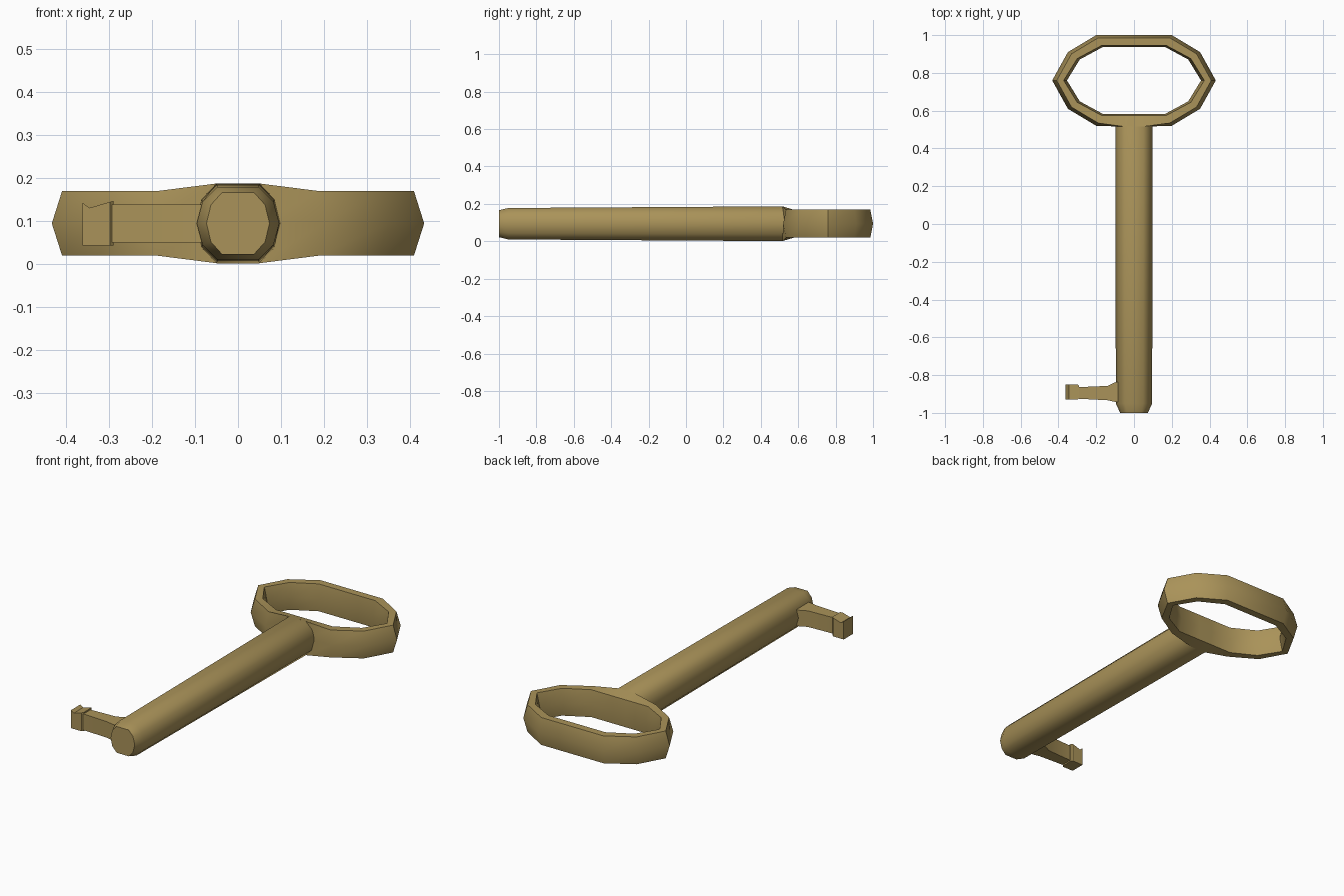
import bpy, bmesh, math

if "Cube" in bpy.data.objects:
    bpy.data.objects.remove(bpy.data.objects["Cube"])

brass = bpy.data.materials.new("aged brass")
brass.diffuse_color = (0.40, 0.29, 0.10, 1)
brass.use_nodes = True
brass.node_tree.nodes["Principled BSDF"].inputs["Base Color"].default_value = brass.diffuse_color
ZC = 0.094  # height of the key's centre line


def skin(name, loops, closed=False, angle=50):
    """Bridge matching loops of points; cap the ends unless closed."""
    bm = bmesh.new()
    rings = [[bm.verts.new(p) for p in loop] for loop in loops]
    n = len(rings[0])
    for i in range(len(rings) if closed else len(rings) - 1):
        a, b = rings[i], rings[(i + 1) % len(rings)]
        for j in range(n):
            k = (j + 1) % n
            bm.faces.new((a[j], a[k], b[k], b[j]))
    if not closed:
        bm.faces.new(rings[0])
        bm.faces.new(rings[-1])
    bmesh.ops.recalc_face_normals(bm, faces=bm.faces)
    me = bpy.data.meshes.new(name)
    bm.to_mesh(me)
    bm.free()
    me.materials.append(brass)
    ob = bpy.data.objects.new(name, me)
    bpy.context.collection.objects.link(ob)
    bpy.ops.object.select_all(action='DESELECT')
    ob.select_set(True)
    bpy.context.view_layer.objects.active = ob
    bpy.ops.object.shade_smooth_by_angle(angle=math.radians(angle))
    return ob


# shaft: ten-sided, slightly tapered, with a chamfered tip
quarter = [(0.05, 1), (0.085, 0.6), (0.099, 0)]
right = quarter + [(x, -z) for x, z in quarter[1::-1]]
section = right + [(-x, z) for x, z in reversed(right)]
stations = [(-1.0, 0.74, 0.072), (-0.95, 0.97, 0.084), (0.515, 1.0, 0.093), (0.55, 0.95, 0.075)]
skin("shaft", [[(x * sx, y, ZC + z * h) for x, z in section] for y, sx, h in stations])

# bow: ten-sided loop with a faceted band section, swelling where it meets the shaft
half = [(0.05, -0.24), (0.2, -0.24), (0.35, -0.15), (0.433, 0), (0.35, 0.15), (0.2, 0.24)]
path = half + [(-x, y) for x, y in reversed(half)]
loops = []
for x, y in path:
    swell = abs(x) < 0.1
    sec = []
    # horizontal scale in x and y, height offset
    for sx, sy, z in [(1, 1, 0), (0.945, 0.94, 0.075), (0.86, 0.77, 0.075),
                      (0.82, 0.74, 0), (0.86, 0.77, -0.075), (0.945, 0.94, -0.075)]:
        if swell and sx == 0.945:
            sy, z = 1.02, math.copysign(0.093, z)
        sec.append((x * sx, 0.76 + y * sy, ZC + z))
    loops.append(sec)
skin("bow", loops, closed=True, angle=40)


def slab(x, y0, y1, z0, z1):
    return [(x, y0, z0), (x, y1, z0), (x, y1, z1), (x, y0, z1)]


# bit arm: flared at the shaft
skin("bit_arm", [slab(x, y0, y1, 0.05, 0.138) for x, y0, y1 in
                 [(-0.07, -0.945, -0.835), (-0.10, -0.942, -0.838),
                  (-0.14, -0.933, -0.857), (-0.295, -0.925, -0.864)]], angle=30)

# bit tooth: end block with a notched top
skin("bit_tooth", [slab(x, y0, y1, 0.043, z1) for x, y0, y1, z1 in
                   [(-0.29, -0.922, -0.857, 0.146), (-0.298, -0.93, -0.85, 0.144),
                    (-0.345, -0.93, -0.85, 0.13), (-0.362, -0.93, -0.85, 0.142)]], angle=30)
